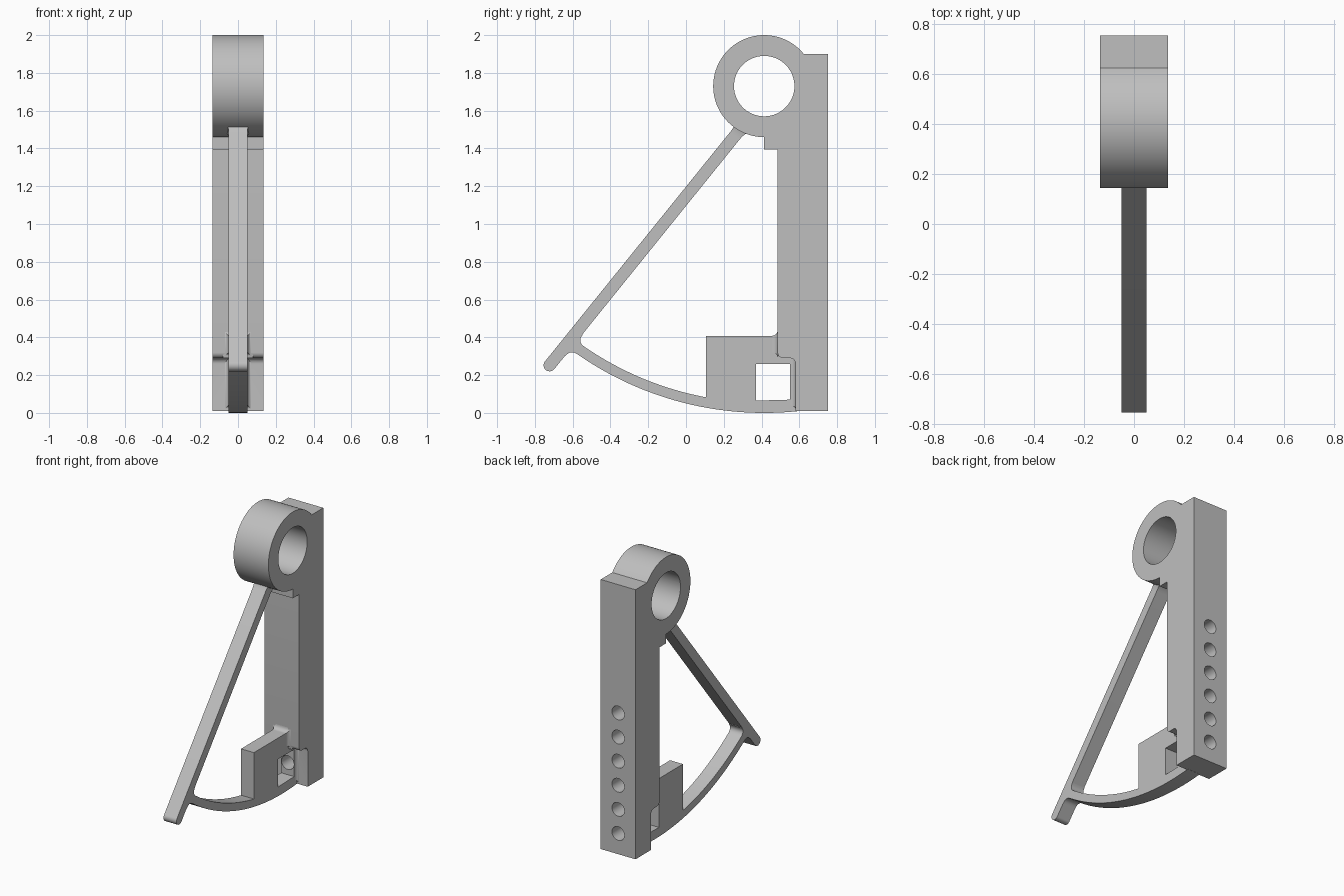
import bpy, bmesh, math
from mathutils import Vector, Matrix

cube = bpy.data.objects.get("Cube")
if cube:
    bpy.data.objects.remove(cube, do_unlink=True)

grey = bpy.data.materials.new("plain grey")
grey.use_nodes = True
COLOUR = (0.52, 0.52, 0.52, 1)
grey.diffuse_color = COLOUR
grey.node_tree.nodes["Principled BSDF"].inputs["Base Color"].default_value = COLOUR

HALF, THIN = 0.135, 0.05          # half widths of the bar and of the thin parts
PIVOT = Vector((0.414, 1.73))     # ring centre as (y, z)


def finish(bm, name):
    bmesh.ops.recalc_face_normals(bm, faces=bm.faces)
    mesh = bpy.data.meshes.new(name)
    bm.to_mesh(mesh)
    bm.free()
    mesh.materials.append(grey)
    ob = bpy.data.objects.new(name, mesh)
    bpy.context.collection.objects.link(ob)
    return ob


def arc(centre, r, start, end, n):
    """Points on a circle in the side plane, angles in degrees."""
    angles = [math.radians(start + (end - start) * i / n) for i in range(n + 1)]
    return [(centre[0] + r * math.cos(a), centre[1] + r * math.sin(a)) for a in angles]


def plate(name, outline, half):
    """Side-plane outline extruded across x."""
    bm = bmesh.new()
    face = bm.faces.new([bm.verts.new((-half, y, z)) for y, z in outline])
    ext = bmesh.ops.extrude_face_region(bm, geom=[face])
    verts = [g for g in ext["geom"] if isinstance(g, bmesh.types.BMVert)]
    bmesh.ops.translate(bm, verts=verts, vec=(2 * half, 0, 0))
    return finish(bm, name)


def flare(name, base, axis, half_t, length, grow):
    """Root fillet: a rectangular section that widens along the axis."""
    bm = bmesh.new()
    side = Vector((-axis.y, axis.x))
    rings = []
    for i in range(9):
        s = i / 8
        g = grow * (1 - math.sqrt(1 - s * s))
        p = base + axis * length * s
        ring = []
        for sx, st in ((-1, -1), (1, -1), (1, 1), (-1, 1)):
            q = p + side * st * (half_t + g)
            ring.append(bm.verts.new((sx * (THIN + g), q.x, q.y)))
        rings.append(ring)
    for a, b in zip(rings, rings[1:]):
        for k in range(4):
            bm.faces.new((a[k], a[k - 1], b[k - 1], b[k]))
    bm.faces.new(rings[0])
    bm.faces.new(rings[-1])
    return finish(bm, name)


def corner_fillet(name, corner, u, v, size):
    """Concave fillet between directions u and v at a corner."""
    a, b = corner + u * size, corner + v * size
    curve = [a.lerp(corner, t / 8).lerp(corner.lerp(b, t / 8), t / 8) for t in range(9)]
    inset = 0.015
    pts = [a - v * inset] + curve + [b - u * inset, corner - (u + v) * inset]
    return plate(name, [tuple(p) for p in pts], THIN)


def cut(target, cutter):
    mod = target.modifiers.new("cut", "BOOLEAN")
    mod.operation = "DIFFERENCE"
    mod.solver = "EXACT"
    mod.object = cutter
    bpy.context.view_layer.objects.active = target
    bpy.ops.object.modifier_apply(modifier=mod.name)


# Upright bar with pivot ring, ring support and rounded recess at the foot
ring_start = math.degrees(math.asin(0.17 / 0.27))
outline = [(0.752, 0.01), (0.752, 1.9)]
outline += arc(PIVOT, 0.27, ring_start, 270, 72)
outline += [(0.414, 1.395), (0.485, 1.395)]
outline += arc((0.515, 0.32), 0.03, 180, 270, 8)
outline += arc((0.55, 0.26), 0.03, 90, 0, 8)
outline += [(0.58, 0.01)]
bar = plate("upright_bar_with_ring", outline, HALF)

# Thin web and curved arm, concentric with the ring
OUTER, INNER = 1.73, 1.676


def angle_at(r, y):
    return -math.degrees(math.acos((y - PIVOT.x) / r))


outline = arc(PIVOT, OUTER, angle_at(OUTER, 0.59), angle_at(OUTER, -0.625), 48)
outline += arc(PIVOT, INNER, angle_at(INNER, -0.59), angle_at(INNER, 0.105), 36)
outline += [(0.105, 0.408)]
outline += arc((0.455, 0.438), 0.03, -90, 0, 8)
outline += [(0.59, 0.438)]
web = plate("web_and_curved_arm", outline, THIN)

# Slanted strut with a rounded tip
TIP, R = Vector((-0.722, 0.252)), 0.032
along = Vector((0.628, 0.778)).normalized()
across = Vector((along.y, -along.x))
tilt = math.degrees(math.atan2(along.y, along.x))
end = TIP + along * 1.64
outline = arc(TIP, R, tilt + 90, tilt + 270, 16)
outline += [tuple(end + across * R), tuple(end - across * R)]
plate("slanted_strut", outline, THIN)

# Fillets where the arm meets the strut, and where thin parts meet thick ones
tangent = Vector((0.807, -0.59)).normalized()
corner_fillet("inner_arm_fillet", Vector((-0.576, 0.378)), along, tangent, 0.045)
corner_fillet("outer_arm_fillet", Vector((-0.61, 0.336)), -along, tangent, 0.045)
flare("strut_root_fillet", TIP + along * 1.565, along, R, 0.07, 0.035)
back = Vector((1, 0))
flare("web_root_fillet", Vector((0.455, 0.364)), back, 0.044, 0.033, 0.03)
foot = flare("foot_root_fillet", Vector((0.552, 0.163)), back, 0.122, 0.031, 0.03)

# Cutters: ring bore, square window and a row of blind holes in the back
bore = plate("bore_cutter", arc(PIVOT, 0.16, 0, 354, 59), 0.3)
window = plate("window_cutter", [(0.37, 0.065), (0.55, 0.07), (0.55, 0.26), (0.37, 0.26)], 0.3)
bm = bmesh.new()
for i in range(6):
    place = Matrix.Translation((0, 0.69, 0.155 + 0.169 * i)) @ Matrix.Rotation(math.pi / 2, 4, "X")
    bmesh.ops.create_cone(bm, cap_ends=True, segments=32, radius1=0.048, radius2=0.048,
                          depth=0.3, matrix=place)
holes = finish(bm, "hole_cutter")

cut(bar, bore)
cut(bar, holes)
cut(web, window)
cut(web, holes)
cut(foot, holes)
for cutter in (bore, window, holes):
    bpy.data.objects.remove(cutter, do_unlink=True)

# Smooth the curves, keep the edges sharp
for ob in bpy.context.collection.objects:
    if ob.type == "MESH" and grey.name in ob.data.materials:
        bpy.ops.object.select_all(action="DESELECT")
        ob.select_set(True)
        bpy.context.view_layer.objects.active = ob
        bpy.ops.object.shade_smooth_by_angle(angle=math.radians(30))
